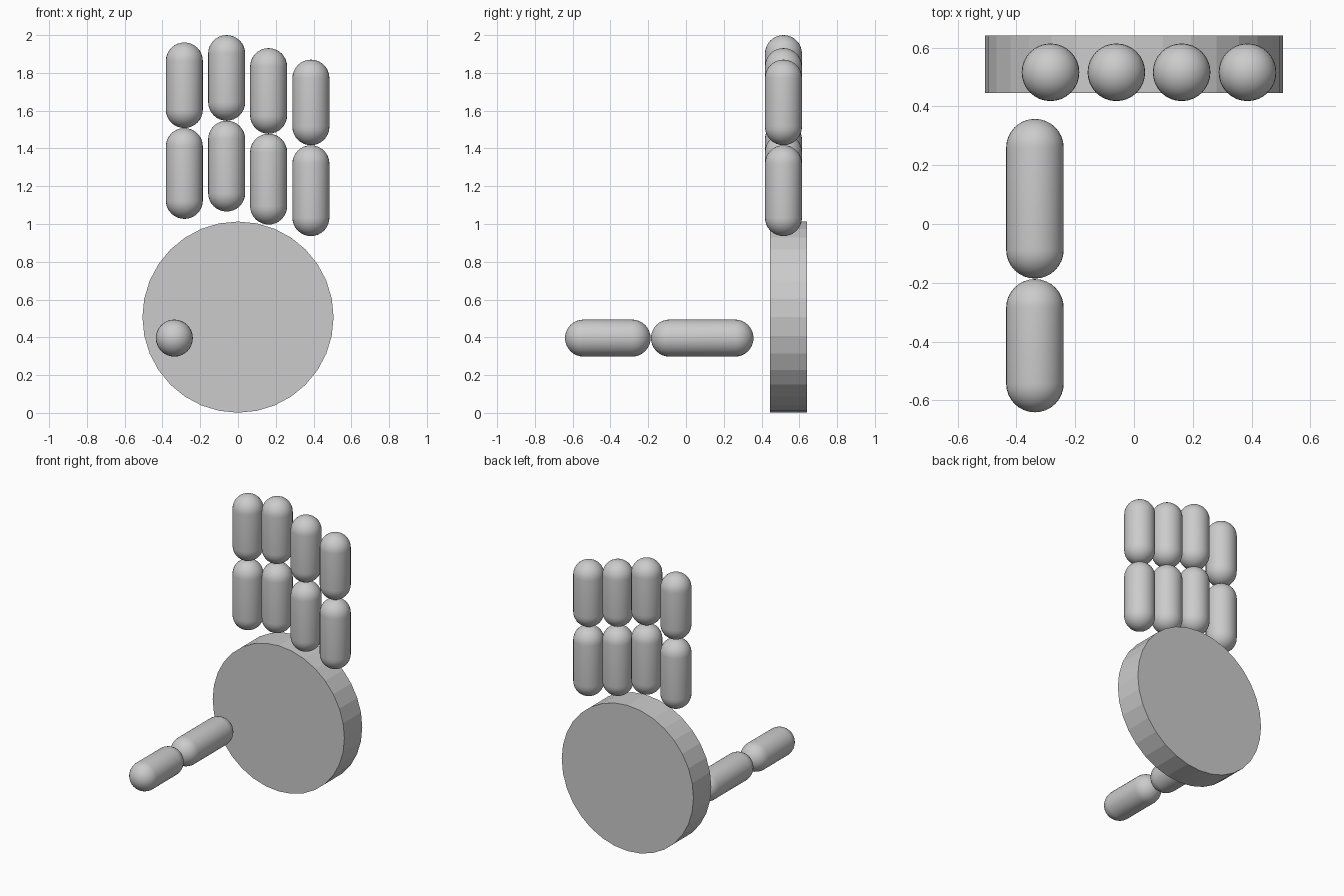
import bpy, bmesh
from math import radians
from mathutils import Matrix, Vector

if "Cube" in bpy.data.objects:
    bpy.data.objects.remove(bpy.data.objects["Cube"])

R = 0.098  # finger radius


def add_object(name, bm, smooth):
    mesh = bpy.data.meshes.new(name)
    bm.to_mesh(mesh)
    bm.free()
    for p in mesh.polygons:
        p.use_smooth = smooth
    obj = bpy.data.objects.new(name, mesh)
    bpy.context.collection.objects.link(obj)
    return obj


def capsule(name, center, length, rot=Matrix.Identity(4)):
    # a sphere cut at its equator with the halves pulled apart
    bm = bmesh.new()
    bmesh.ops.create_uvsphere(bm, u_segments=32, v_segments=16, radius=R)
    equator = [e for e in bm.edges if all(abs(v.co.z) < 1e-4 for v in e.verts)]
    bmesh.ops.split_edges(bm, edges=equator)
    half = length / 2 - R
    for v in bm.verts:
        side = v.link_faces[0].calc_center_median().z
        v.co.z += half if side > 0 else -half
    rims = [e for e in bm.edges if e.is_boundary]
    bmesh.ops.bridge_loops(bm, edges=rims)
    bmesh.ops.recalc_face_normals(bm, faces=bm.faces)
    bm.transform(Matrix.Translation(Vector(center)) @ rot)
    add_object(name, bm, True)


lay_down = Matrix.Rotation(radians(90), 4, 'X')

# palm disc, facing front
bm = bmesh.new()
bmesh.ops.create_cone(bm, cap_ends=True, segments=32, radius1=0.506,
                      radius2=0.506, depth=0.196)
bm.transform(Matrix.Translation((0, 0.543, 0.507)) @ lay_down)
add_object("palm", bm, False)

# four upright fingers, two segments each: name, x, tip height
for name, x, top in (("index", -0.284, 1.961), ("middle", -0.06, 2.0),
                     ("ring", 0.162, 1.931), ("little", 0.386, 1.87)):
    capsule(name + "_finger_tip", (x, 0.516, top - 0.2265), 0.453)
    capsule(name + "_finger_base", (x, 0.516, top - 0.6935), 0.481)

# thumb pointing forward
capsule("thumb_tip", (-0.337, -0.414, 0.396), 0.453, lay_down)
capsule("thumb_base", (-0.337, 0.086, 0.396), 0.543, lay_down)
